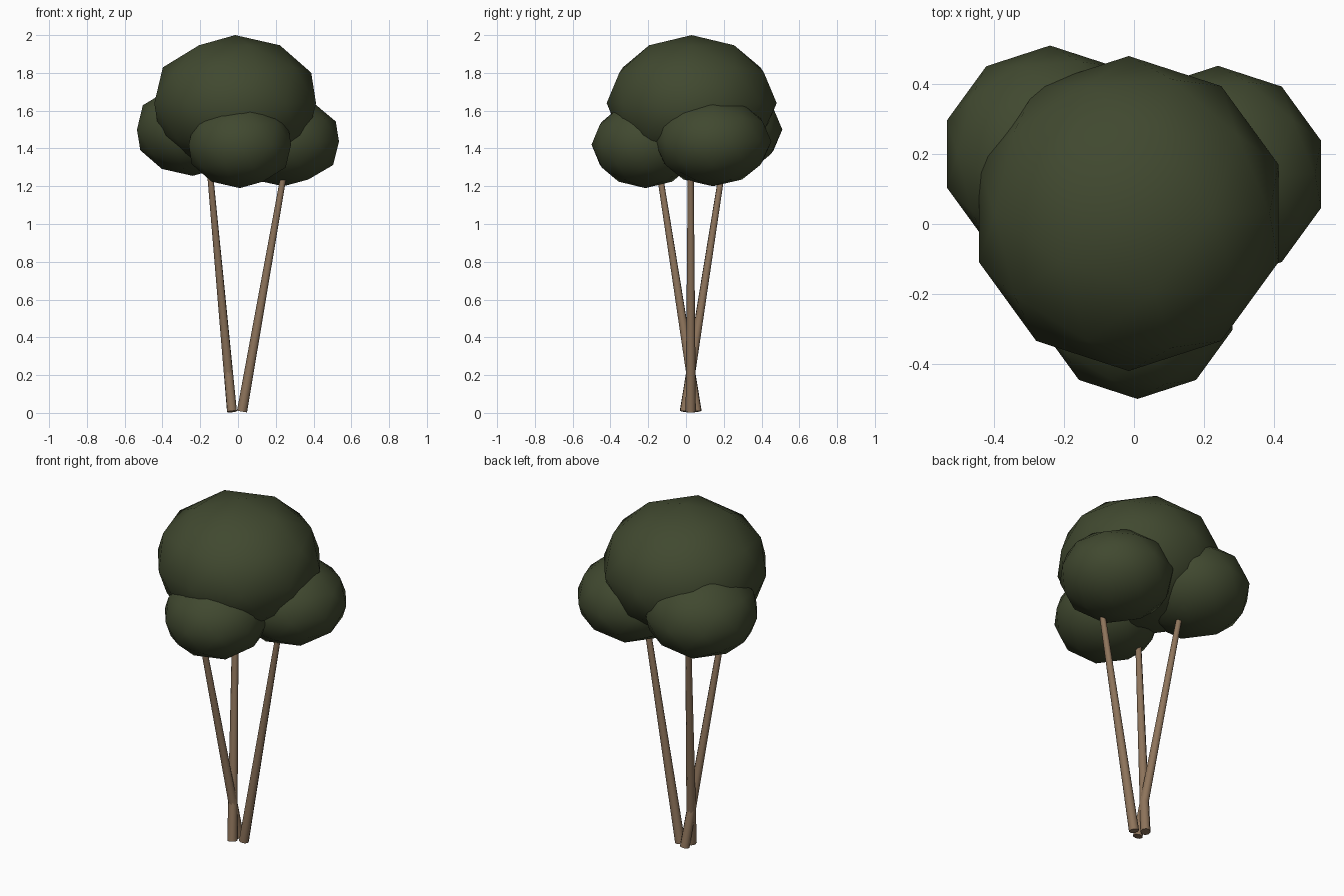
import bpy
from mathutils import Vector

cube = bpy.data.objects.get("Cube")
if cube:
    bpy.data.objects.remove(cube, do_unlink=True)


def make_material(name, rgb):
    mat = bpy.data.materials.new(name)
    mat.use_nodes = True
    mat.diffuse_color = (*rgb, 1)
    mat.node_tree.nodes["Principled BSDF"].inputs["Base Color"].default_value = (*rgb, 1)
    return mat


leaf_green = make_material("leaf_green", (0.052, 0.066, 0.029))
bark_brown = make_material("bark_brown", (0.27, 0.175, 0.105))


def finish(name, mat):
    obj = bpy.context.object
    obj.name = name
    obj.data.name = name
    obj.data.materials.append(mat)
    return obj


# Rounded foliage clump: a squashed low-poly ball
def foliage(name, centre, radius, height):
    bpy.ops.mesh.primitive_ico_sphere_add(subdivisions=2, radius=1, location=centre)
    obj = finish(name, leaf_green)
    obj.scale = (radius, radius, height)
    bpy.ops.object.transform_apply(location=False, rotation=False, scale=True)
    bpy.ops.object.shade_smooth()


# Leaning, tapered stem from its foot up into the foliage
def stem(name, foot, tip):
    foot, tip = Vector(foot), Vector(tip)
    axis = tip - foot
    bpy.ops.mesh.primitive_cone_add(vertices=8, radius1=0.027, radius2=0.015,
                                    depth=axis.length, location=(foot + tip) / 2)
    obj = finish(name, bark_brown)
    obj.rotation_euler = axis.to_track_quat('Z', 'Y').to_euler()
    bpy.ops.object.shade_smooth_by_angle(angle=1.0)


# Crown and three lower clumps
foliage("main_crown", (-0.015, 0.03, 1.64), 0.45, 0.36)
foliage("front_clump", (0.01, -0.215, 1.42), 0.285, 0.23)
foliage("right_clump", (-0.24, 0.2, 1.5), 0.31, 0.245)
foliage("left_clump", (0.24, 0.142, 1.437), 0.31, 0.237)

# Three stems crossing near the ground
stem("left_stem", (0.021, 0.025, 0.007), (0.26, 0.025, 1.36))
stem("back_stem", (-0.032, -0.007, 0.007), (-0.16, 0.21, 1.4))
stem("front_stem", (-0.032, 0.057, 0.007), (-0.16, -0.16, 1.4))
